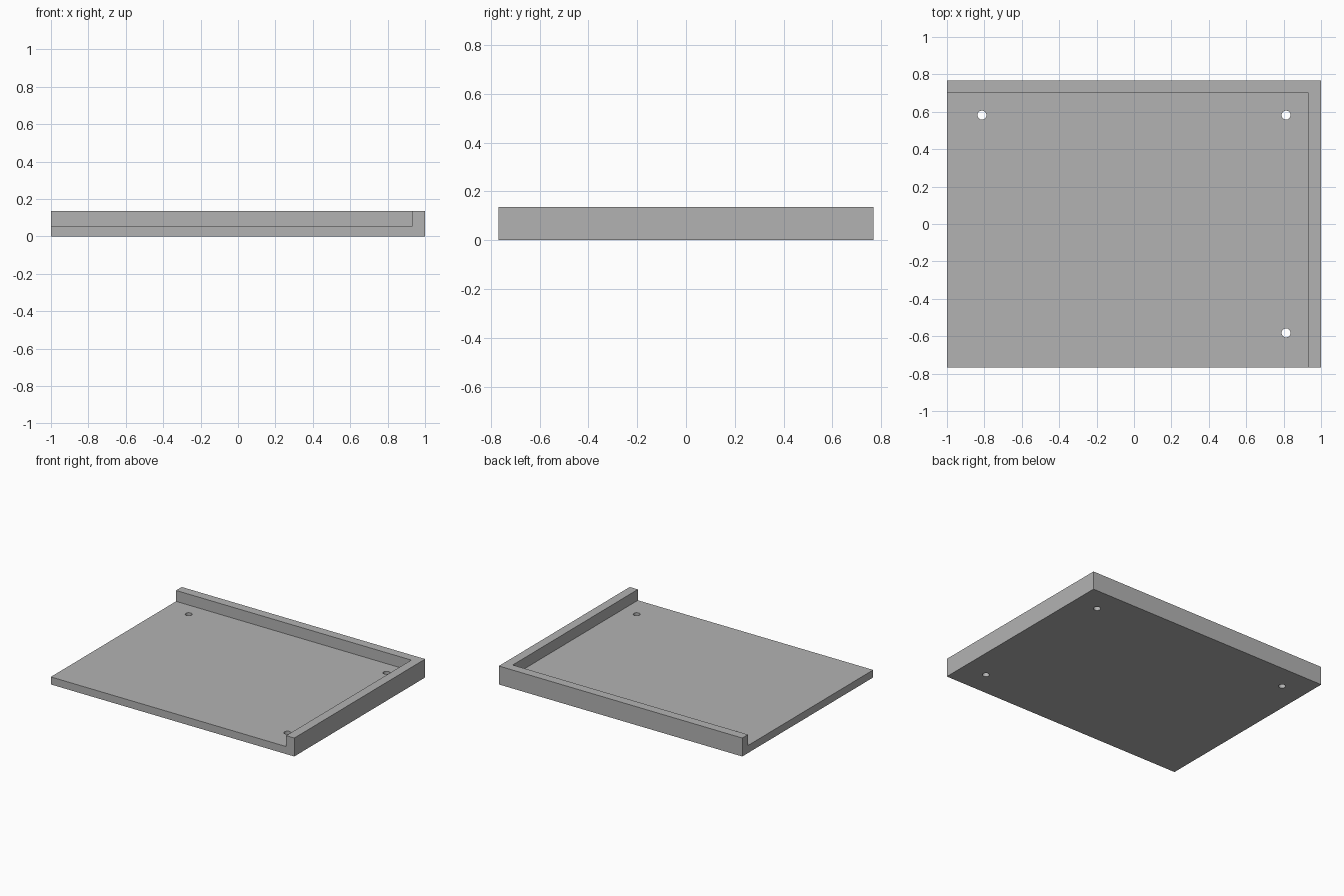
import bpy

cube = bpy.data.objects.get("Cube")
if cube:
    bpy.data.objects.remove(cube, do_unlink=True)

HALF_X, HALF_Y = 1.0, 0.768
HEIGHT, FLOOR = 0.137, 0.056
LIP = 0.067
HOLE_RADIUS = 0.024
HOLE_X, HOLE_Y = 0.813, 0.582

grey = bpy.data.materials.new("plain grey")
grey.use_nodes = True
colour = (0.45, 0.45, 0.45, 1)
grey.diffuse_color = colour
grey.node_tree.nodes["Principled BSDF"].inputs["Base Color"].default_value = colour


def box(name, low, high):
    """Axis-aligned box between two corners."""
    bpy.ops.mesh.primitive_cube_add(size=1)
    obj = bpy.context.object
    obj.name = name
    for v in obj.data.vertices:
        v.co = [lo if c < 0 else hi for c, lo, hi in zip(v.co, low, high)]
    return obj


def cut(target, cutter):
    """Subtract the cutter from the target and remove it."""
    cutter.hide_render = True
    mod = target.modifiers.new("cut", "BOOLEAN")
    mod.operation = "DIFFERENCE"
    mod.solver = "EXACT"
    mod.object = cutter
    bpy.context.view_layer.objects.active = target
    bpy.ops.object.modifier_apply(modifier=mod.name)
    bpy.data.objects.remove(cutter, do_unlink=True)


# Tray block
tray = box("tray", (-HALF_X, -HALF_Y, 0), (HALF_X, HALF_Y, HEIGHT))

# Recess, open at the front and right, leaving a lip at the back and left
cut(tray, box("recess_cutter", (-HALF_X - 1, -HALF_Y - 1, FLOOR),
              (HALF_X - LIP, HALF_Y - LIP, HEIGHT + 1)))

# Three mounting holes through the floor
for sx, sy in ((-1, 1), (1, 1), (1, -1)):
    bpy.ops.mesh.primitive_cylinder_add(
        vertices=32, radius=HOLE_RADIUS, depth=1,
        location=(sx * HOLE_X, sy * HOLE_Y, 0))
    cut(tray, bpy.context.object)

# Finish
tray.data.materials.clear()
tray.data.materials.append(grey)
for face in tray.data.polygons:
    face.material_index = 0
bpy.ops.object.select_all(action="DESELECT")
tray.select_set(True)
bpy.context.view_layer.objects.active = tray
bpy.ops.object.shade_smooth_by_angle()
